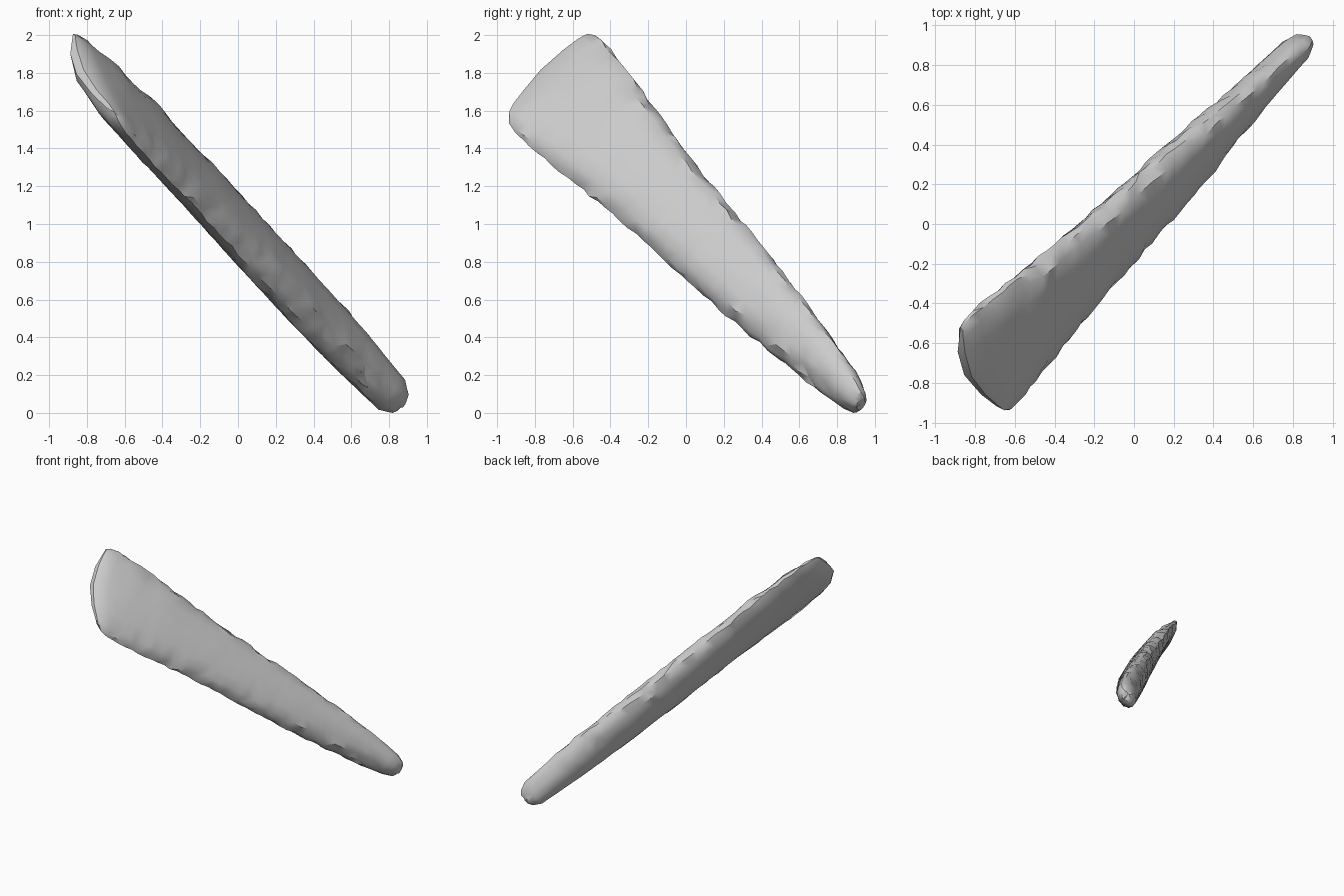
import bpy, bmesh, random
from mathutils import Vector

random.seed(4)
cube = bpy.data.objects.get("Cube")
if cube:
    bpy.data.objects.remove(cube)

# Local frame: along the shard, across its width, out of its broad face
along = Vector((-0.557, -0.575, 0.599)).normalized()
across = Vector((-0.233, 0.80, 0.552))
across = (across - along * across.dot(along)).normalized()
out = along.cross(across) * -1
centre = Vector((0.05, 0.09, 0.917))

# Stations: distance along, half width, half thickness, tilt, dish depth
stations = [(-1.455, 0.03, 0.04, 0.3, 0), (-1.435, 0.053, 0.068, 0.35, 0),
            (-1.37, 0.078, 0.095, 0.4, 0), (-0.96, 0.13, 0.103, 0.38, 0),
            (-0.38, 0.193, 0.108, 0.22, 0), (0.0, 0.215, 0.107, 0.17, 0),
            (0.48, 0.25, 0.1, 0.13, 0), (0.9, 0.3, 0.091, 0.1, 0.005),
            (1.2, 0.335, 0.08, 0.06, 0.02), (1.36, 0.348, 0.068, 0.03, 0.035),
            (1.44, 0.338, 0.05, 0.01, 0.042), (1.475, 0.31, 0.022, 0, 0.045)]
# Cross-section: gently bowed face, chamfered edges, rounded back
half = [(0.0, 1.0), (0.5, 0.89), (0.8, 0.68), (0.96, 0.3),
        (1.0, -0.05), (0.84, -0.55), (0.5, -0.87), (0.0, -1.0)]
section = half + [(-v, h) for v, h in half[-2:0:-1]]


def size_at(t):
    for s0, s1 in zip(stations, stations[1:]):
        if t <= s1[0]:
            f = (t - s0[0]) / (s1[0] - s0[0])
            return [p + (q - p) * f for p, q in zip(s0[1:], s1[1:])]
    return stations[-1][1:]


# Dense rings along the body, closer ones at the two ends
body = [-1.3 + 0.065 * i for i in range(42)]
levels = [s[0] for s in stations[:3]] + body + [s[0] for s in stations[-2:]]

bm = bmesh.new()
rings = []
for t in levels:
    b, a, tilt, dish = size_at(t)
    slant = max(0, t) / 1.5
    rough = 0.008 if -1.4 < t < 1.4 else 0.005
    ring = []
    for v, h in section:
        chip = rough if abs(v) > 0.7 or t > 1.4 else 0.001
        u = t + slant * (0.22 * v * b + 0.07 * (1 - v * v) - 0.03)
        lift = h * a + tilt * v * b - dish * (1 - v * v)
        p = centre + along * u + across * (v * b + 0.015 * slant) + out * lift
        p += Vector([random.uniform(-chip, chip) for _ in range(3)])
        ring.append(bm.verts.new(p))
    rings.append(ring)

n = len(section)
for r0, r1 in zip(rings, rings[1:]):
    for i in range(n):
        j = (i + 1) % n
        bm.faces.new((r0[i], r0[j], r1[j], r1[i]))
bm.faces.new(rings[0])
bm.faces.new(rings[-1])
bmesh.ops.recalc_face_normals(bm, faces=bm.faces)
bmesh.ops.triangulate(bm, faces=bm.faces)

mesh = bpy.data.meshes.new("tapered_shard")
bm.to_mesh(mesh)
bm.free()
shard = bpy.data.objects.new("tapered_shard", mesh)
bpy.context.collection.objects.link(shard)

# Plain grey
grey = bpy.data.materials.new("light_grey")
grey.use_nodes = True
colour = (0.6, 0.6, 0.6, 1)
grey.diffuse_color = colour
grey.node_tree.nodes["Principled BSDF"].inputs["Base Color"].default_value = colour
mesh.materials.append(grey)

bpy.context.view_layer.objects.active = shard
shard.select_set(True)
bpy.ops.object.shade_smooth_by_angle(angle=0.6)
